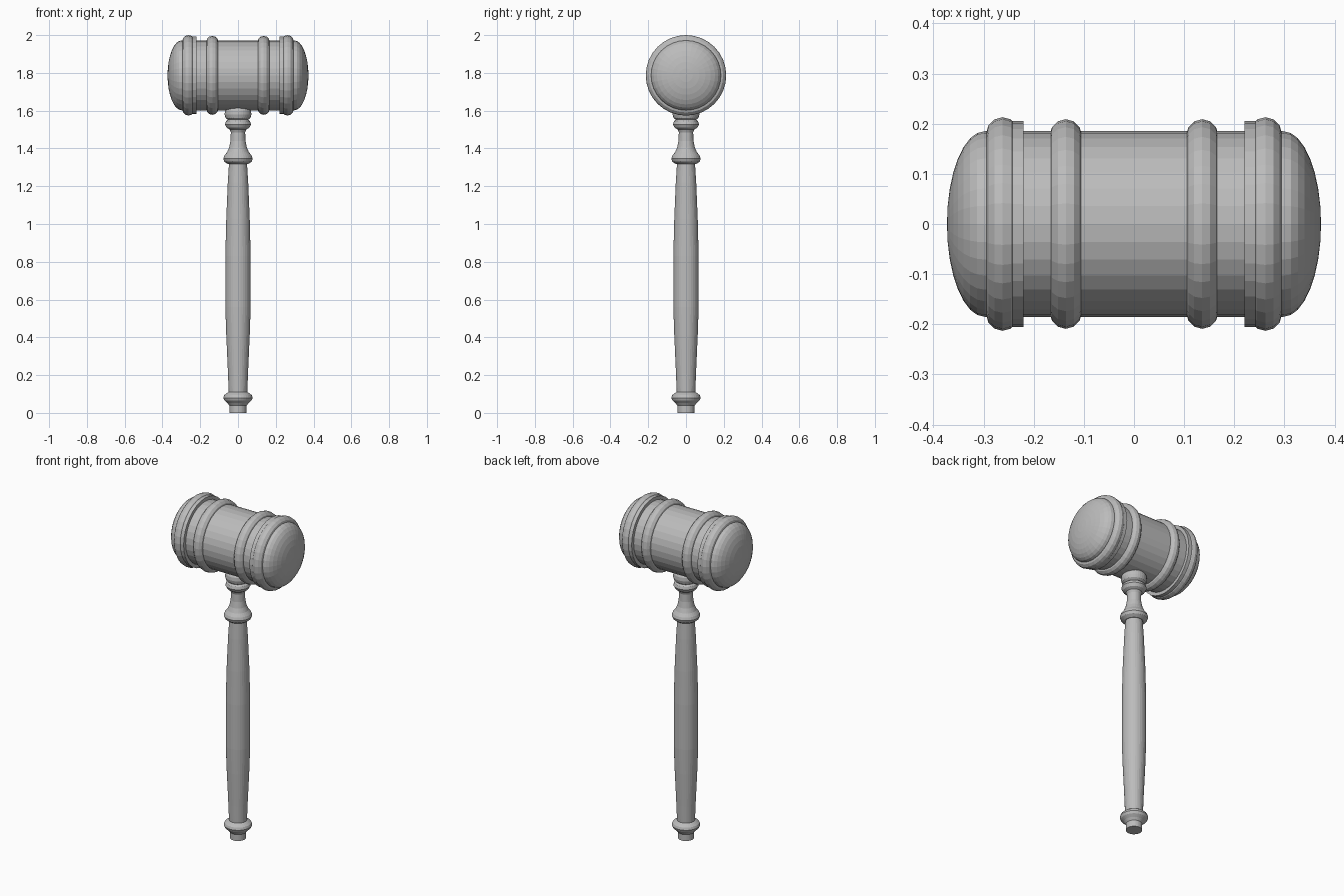
import bpy, bmesh
from math import sin, cos, pi, radians
from mathutils import Matrix

cube = bpy.data.objects.get("Cube")
if cube:
    bpy.data.objects.remove(cube, do_unlink=True)

SIDES = 32
AXIS_Z = 1.787   # height of the head's centre line

grey = bpy.data.materials.new("plain_grey")
grey.use_nodes = True
GREY = (0.5, 0.5, 0.5, 1)
grey.diffuse_color = GREY
grey.node_tree.nodes["Principled BSDF"].inputs["Base Color"].default_value = GREY


def lathe(name, profile, closed=False, on_head=False):
    """Spin (radius, height) points around z; head parts lie along x."""
    bm = bmesh.new()
    verts = [bm.verts.new((r, 0, h)) for r, h in profile]
    pairs = list(zip(verts, verts[1:]))
    if closed:
        pairs.append((verts[-1], verts[0]))
    edges = [bm.edges.new(p) for p in pairs]
    bmesh.ops.spin(bm, geom=verts + edges, cent=(0, 0, 0), axis=(0, 0, 1),
                   angle=2 * pi, steps=SIDES)
    bmesh.ops.remove_doubles(bm, verts=bm.verts, dist=0.0001)
    bmesh.ops.recalc_face_normals(bm, faces=bm.faces)
    if on_head:
        bm.transform(Matrix.Translation((0, 0, AXIS_Z)) @ Matrix.Rotation(radians(90), 4, 'Y'))
    mesh = bpy.data.meshes.new(name)
    bm.to_mesh(mesh)
    bm.free()
    mesh.materials.append(grey)
    obj = bpy.data.objects.new(name, mesh)
    bpy.context.collection.objects.link(obj)
    return obj


def ring(name, x, outer, half_width):
    """Round bead encircling the head."""
    points = [(outer - half_width + half_width * cos(a), x + half_width * sin(a))
              for a in (2 * pi * i / 12 for i in range(12))]
    return lathe(name, points, closed=True, on_head=True)


# Head: barrel with a shallow elliptical dome at each end
dome = [(0.185 * sin(a), 0.298 + 0.075 * cos(a)) for a in (pi / 2 * i / 8 for i in range(9))]
lathe("head_barrel", dome + [(r, -h) for r, h in reversed(dome)], on_head=True)

# Beads and flat collars on both ends of the head
for side, label in ((1, "left"), (-1, "right")):
    ring(label + "_inner_ring", side * 0.136, 0.209, 0.032)
    ring(label + "_outer_ring", side * 0.262, 0.213, 0.033)
    lathe(label + "_collar",
          [(0.18, side * 0.22), (0.205, side * 0.22), (0.205, side * 0.262), (0.18, side * 0.262)],
          closed=True, on_head=True)

# Handle foot with its bead
lathe("handle_foot", [(0, 0), (0.045, 0), (0.045, 0.038), (0.056, 0.052), (0.072, 0.066),
                      (0.078, 0.08), (0.073, 0.094), (0.06, 0.104), (0.05, 0.11), (0, 0.11)])

# Swelling grip
lathe("handle_grip", [(0, 0.1), (0.049, 0.1), (0.053, 0.21), (0.062, 0.41), (0.067, 0.56),
                      (0.067, 0.83), (0.062, 1.03), (0.054, 1.22), (0.047, 1.33), (0, 1.33)])

# Turned neck between grip and head
lathe("handle_neck", [(0, 1.315), (0.055, 1.318), (0.072, 1.33), (0.078, 1.346), (0.072, 1.362),
                      (0.058, 1.38), (0.047, 1.405), (0.04, 1.44), (0.038, 1.485), (0.044, 1.50),
                      (0.06, 1.51), (0.069, 1.528), (0.064, 1.544), (0.054, 1.552),
                      (0.066, 1.562), (0.071, 1.58), (0.069, 1.6), (0.06, 1.615), (0, 1.615)])
